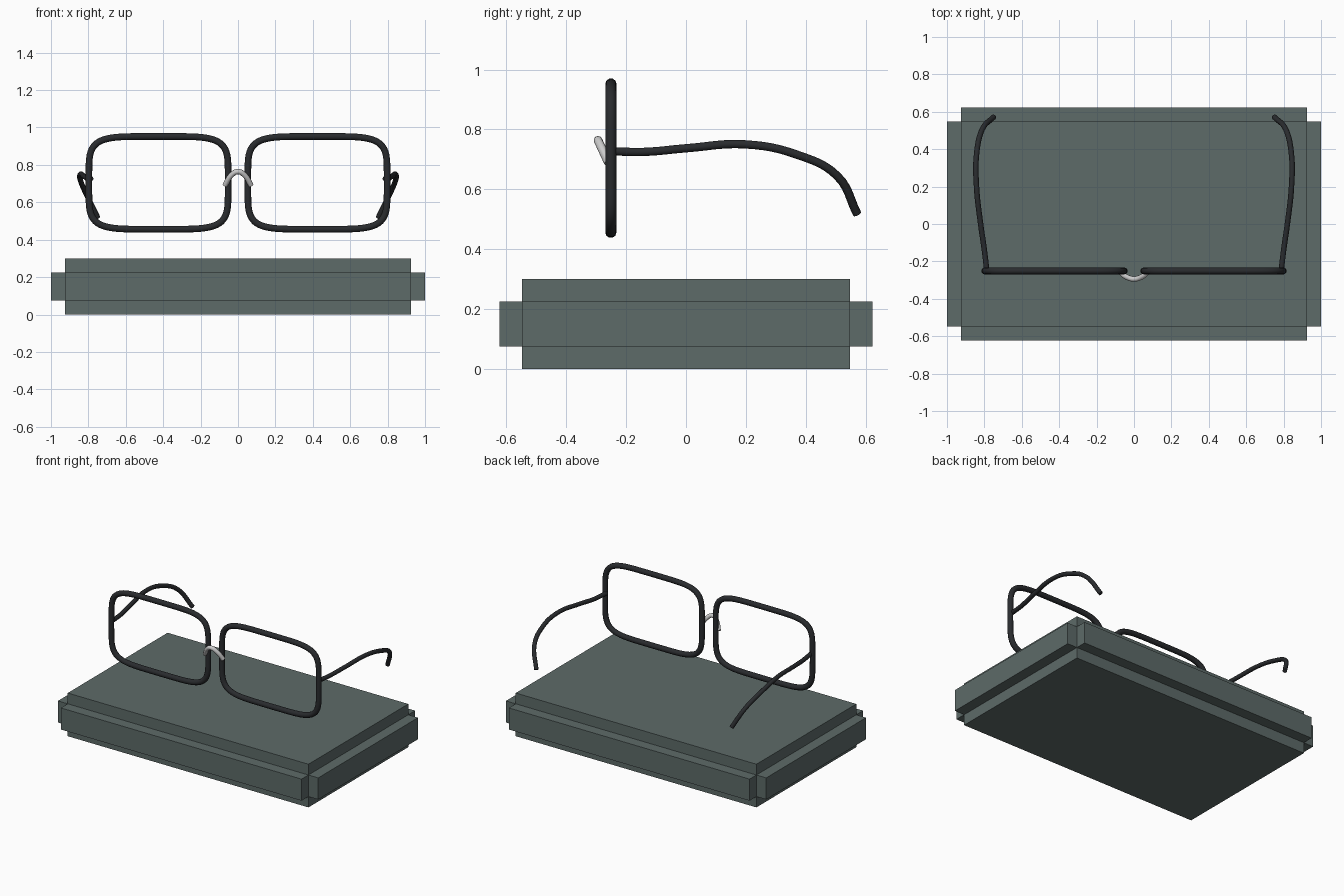
import bpy, bmesh, math

if "Cube" in bpy.data.objects:
    bpy.data.objects.remove(bpy.data.objects["Cube"])


def material(name, color):
    m = bpy.data.materials.new(name)
    m.diffuse_color = (*color, 1)
    m.use_nodes = True
    m.node_tree.nodes["Principled BSDF"].inputs["Base Color"].default_value = m.diffuse_color
    return m


slate = material("slate", (0.11, 0.145, 0.14))
dark = material("dark_wire", (0.022, 0.024, 0.027))


def add_mesh(name, mesh, mat=None):
    ob = bpy.data.objects.new(name, mesh)
    bpy.context.collection.objects.link(ob)
    if mat:
        mesh.materials.clear()
        mesh.materials.append(mat)
    return ob


def tube(name, points, radius, mat=None, closed=False):
    """Round wire swept along a path, converted to a smooth mesh."""
    cu = bpy.data.curves.new(name + "_path", 'CURVE')
    cu.dimensions = '3D'
    cu.bevel_depth = radius
    cu.bevel_resolution = 3
    cu.use_fill_caps = True
    cu.resolution_u = 6
    if closed:
        sp = cu.splines.new('POLY')
        sp.points.add(len(points) - 1)
        for p, co in zip(sp.points, points):
            p.co = (*co, 1)
        sp.use_cyclic_u = True
    else:
        sp = cu.splines.new('BEZIER')
        sp.bezier_points.add(len(points) - 1)
        for p, co in zip(sp.bezier_points, points):
            p.co = co
            p.handle_left_type = p.handle_right_type = 'AUTO'
    tmp = bpy.data.objects.new(name + "_path", cu)
    bpy.context.collection.objects.link(tmp)
    dg = bpy.context.evaluated_depsgraph_get()
    dg.update()
    mesh = bpy.data.meshes.new_from_object(tmp.evaluated_get(dg))
    bpy.data.objects.remove(tmp)
    ob = add_mesh(name, mesh, mat)
    bpy.ops.object.select_all(action='DESELECT')
    bpy.context.view_layer.objects.active = ob
    ob.select_set(True)
    bpy.ops.object.shade_smooth_by_angle(angle=math.radians(50))
    return ob


# Display base: a box with every face extruded outwards on its own
bm = bmesh.new()
bmesh.ops.create_cube(bm, size=1)
for v in bm.verts:
    v.co = (v.co.x * 1.85, v.co.y * 1.096, v.co.z * 0.15 + 0.15)
for f in bmesh.ops.extrude_discrete_faces(bm, faces=bm.faces[:])["faces"]:
    n = f.normal.copy()
    for v in f.verts:
        v.co += n * 0.075
bmesh.ops.recalc_face_normals(bm, faces=bm.faces)
base = bpy.data.meshes.new("display_base")
bm.to_mesh(base)
bm.free()
add_mesh("display_base", base, slate)


# Lens rims: rounded rectangles (superellipses)
def power(v):
    return math.copysign(abs(v) ** 0.4, v)


temple_path = [(0.787, -0.25, 0.727), (0.80, -0.14, 0.725), (0.82, 0.0, 0.737),
               (0.842, 0.2, 0.750), (0.842, 0.37, 0.716), (0.812, 0.505, 0.645),
               (0.75, 0.572, 0.518)]

for side, s in (("left", -1), ("right", 1)):
    rim = []
    for i in range(64):
        t = 2 * math.pi * i / 64
        c = 0 if i in (16, 48) else math.cos(t)
        z = 0 if i in (0, 32) else math.sin(t)
        rim.append((s * 0.425 + 0.3725 * power(c), -0.251, 0.704 + 0.248 * power(z)))
    tube("lens_rim_" + side, rim, 0.0187, dark, closed=True)
    # Temple arms curving down and in behind the ears
    tube("temple_arm_" + side, [(s * x, y, z) for x, y, z in temple_path], 0.0145, dark)

# Nose bridge, leaning forward
bridge = [(-0.07, 0.69), (-0.038, 0.742), (0, 0.764), (0.038, 0.742), (0.07, 0.69)]
tube("nose_bridge", [(x, -0.26 - (z - 0.69) * 0.46, z) for x, z in bridge], 0.0145)
